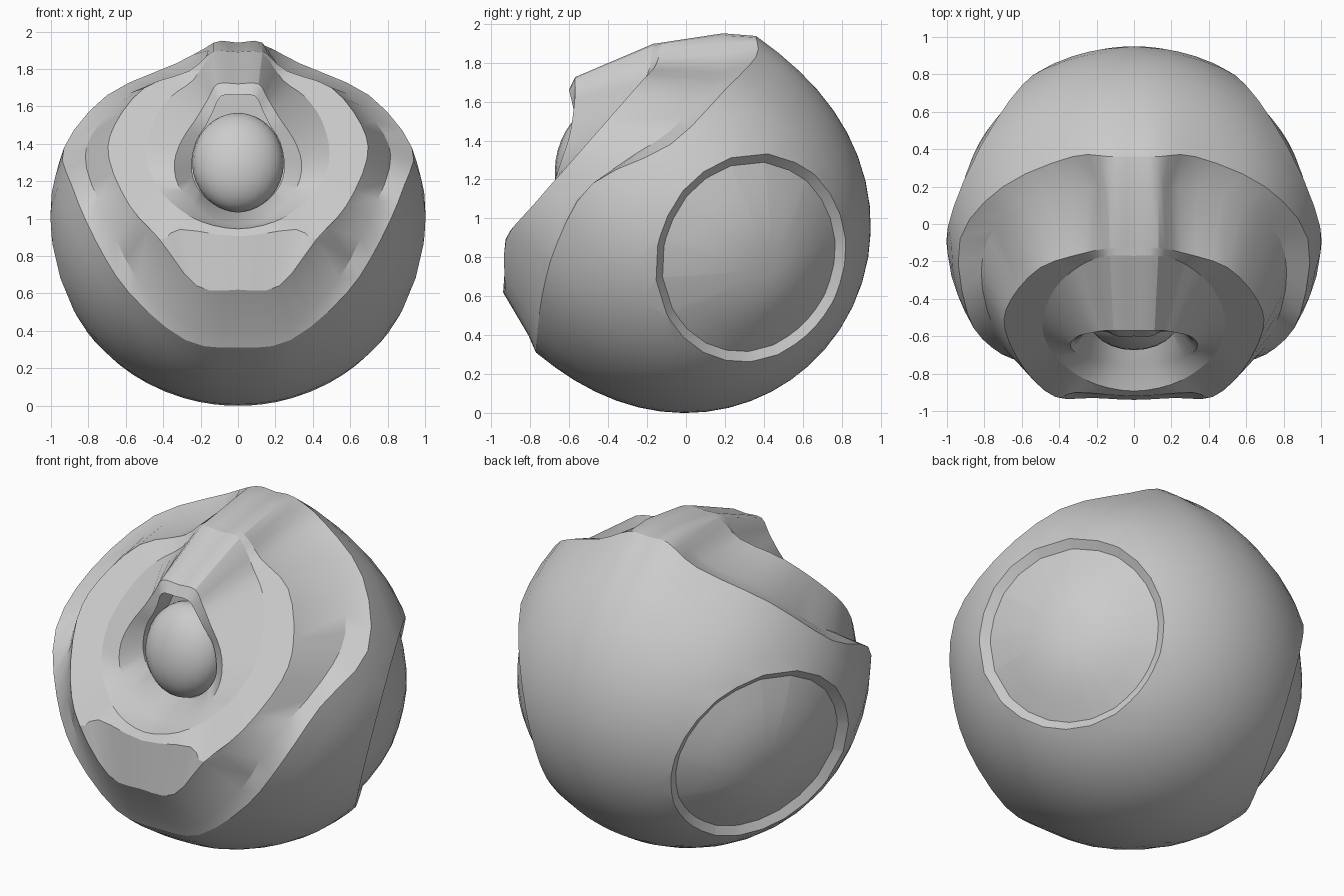
import bpy, bmesh, math
from mathutils import Vector

if "Cube" in bpy.data.objects:
    bpy.data.objects.remove(bpy.data.objects["Cube"])

CENTRE = Vector((0, 0, 0.96))
RADII = Vector((1.0, 0.95, 0.96))


def on_plane(x, z):
    # tilted plane that carries the flat face ring
    return (x, -0.67 + (z - 1.2) * 0.875, z)


def ring(half, sub=3):
    # smooth half outline (bottom centre -> top centre), mirrored to a closed loop
    p = [Vector(q) for q in half]
    flip = lambda v: Vector((-v.x, v.y, v.z))
    p = [flip(p[1])] + p + [flip(p[-2])]
    out = []
    for i in range(1, len(p) - 2):
        a, b, c, d = p[i - 1:i + 3]
        for k in range(sub):
            t = k / sub
            out.append(0.5 * (2 * b + (c - a) * t + (2 * a - 5 * b + 4 * c - d) * t * t
                              + (3 * b - a - 3 * c + d) * t ** 3))
    out.append(p[-2])
    return out + [flip(v) for v in reversed(out[1:-1])]


def loft(bm, loops, cap=False):
    # bridge loops from the inside outwards
    rows = [[bm.verts.new(v) for v in lp] for lp in loops]
    n = len(rows[0])
    for a, b in zip(rows, rows[1:]):
        for i in range(n):
            j = (i + 1) % n
            bm.faces.new((a[i], b[i], b[j], a[j]))
    if cap:
        bm.faces.new(rows[0])
    bmesh.ops.remove_doubles(bm, verts=bm.verts, dist=0.0005)


def finish(name, bm, angle=28):
    me = bpy.data.meshes.new(name)
    bm.to_mesh(me)
    bm.free()
    ob = bpy.data.objects.new(name, me)
    bpy.context.collection.objects.link(ob)
    bpy.ops.object.select_all(action='DESELECT')
    ob.select_set(True)
    bpy.context.view_layer.objects.active = ob
    bpy.ops.object.shade_smooth_by_angle(angle=math.radians(angle))
    return ob


def part(name, loops, cap=False):
    bm = bmesh.new()
    loft(bm, loops, cap)
    return finish(name, bm)


# Outlines around the face, from the socket outwards
rim_in = ring([(0, -.59, 1.035), (.1, -.58, 1.06), (.19, -.57, 1.13), (.24, -.56, 1.22),
               (.245, -.56, 1.32), (.22, -.56, 1.42), (.17, -.57, 1.5), (.135, -.58, 1.57),
               (.09, -.6, 1.655), (0, -.6, 1.66)])
rim_out = ring([(0, -.75, .97), (.13, -.745, .99), (.24, -.72, 1.07), (.32, -.68, 1.18),
                (.34, -.64, 1.3), (.3, -.6, 1.42), (.22, -.58, 1.54), (.16, -.57, 1.64),
                (.11, -.57, 1.72), (0, -.57, 1.72)])
plate_in = ring([on_plane(*q) for q in ((0, .945), (.2, .985), (.35, 1.08), (.45, 1.2),
                 (.49, 1.35), (.45, 1.52), (.36, 1.65), (.24, 1.74))]
                + [(.13, -.17, 1.885), (0, -.17, 1.89)])
plate_side = [on_plane(*q) for q in ((.58, 1.07), (.69, 1.32), (.66, 1.5), (.5, 1.7),
              (.26, 1.79))] + [(.13, -.13, 1.895), (0, -.13, 1.895)]
plate_out = ring([(0, -.92, .905), (.31, -.9, .942), (.42, -.925, .89)] + plate_side)
mouth_low = ring([(0, -.94, .62), (.22, -.93, .64), (.42, -.925, .89)] + plate_side)
ledge_in = ring([(0, -.81, .4), (.28, -.8, .43), (.54, -.75, .68), (.7, -.66, 1.0),
                 (.81, -.35, 1.27), (.78, -.08, 1.45), (.58, .1, 1.67), (.24, .19, 1.79),
                 (.13, .19, 1.94), (0, .19, 1.94)])
ledge_out = ring([(0, -.77, .31), (.28, -.77, .35), (.58, -.74, .6), (.76, -.66, .88),
                  (.89, -.48, 1.18), (.93, -.08, 1.38), (.7, .2, 1.66), (.33, .36, 1.83),
                  (.13, .36, 1.93), (0, .36, 1.93)])

# Snout: socket cavity, rim and flare down to the face plate
cavity = [v + Vector((0, .15, 0)) for v in rim_in]
part("snout", [cavity, rim_in, rim_out, plate_in], cap=True)
# Flat face ring with the mouth panel below it
part("face_plate", [plate_in, plate_out, mouth_low])
# Wall and ledge framing the face
part("face_frame", [mouth_low, ledge_in, ledge_out])

# Bulb sitting in the socket
bm = bmesh.new()
bmesh.ops.create_uvsphere(bm, u_segments=24, v_segments=16, radius=1)
for v in bm.verts:
    v.co = Vector((v.co.x * .245, v.co.y * .17 - .5, v.co.z * .265 + 1.3))
    v.co.y += (v.co.z - 1.3) * .15
finish("bulb", bm)

# Round body: ledge outline swept over an ellipsoid to the pole at the back
pole = Vector((0, .75, -.66)).normalized()
loops = [ledge_out]
STEPS = 14
for k in range(1, STEPS + 1):
    t = k / STEPS
    loop = []
    for p in ledge_out:
        q = p - CENTRE
        d = Vector((q[i] / RADII[i] for i in range(3)))
        m = d.length
        d.normalize()
        w = d.angle(pole)
        e = (d * math.sin((1 - t) * w) + pole * math.sin(t * w)) / math.sin(w)
        e *= 1 + (m - 1) * (1 - t) ** 6
        loop.append(CENTRE + Vector((e[i] * RADII[i] for i in range(3))))
    loops.append(loop)
bm = bmesh.new()
loft(bm, loops)

# Cut a round flat on each side and fill it with a recessed, domed disc
for side, label in ((1, "right"), (-1, "left")):
    n = Vector((.866 * side, .449, -.22)).normalized()
    c = CENTRE + n * .815
    cut = bmesh.ops.bisect_plane(bm, geom=bm.verts[:] + bm.edges[:] + bm.faces[:],
                                 plane_co=c, plane_no=n, clear_outer=True)["geom_cut"]
    pts = [g.co.copy() for g in cut if isinstance(g, bmesh.types.BMVert)]
    mid = sum(pts, Vector()) / len(pts)
    u = n.orthogonal().normalized()
    w = n.cross(u)
    pts.sort(key=lambda p: math.atan2((p - mid).dot(w), (p - mid).dot(u)))
    dome = [(.12, .115), (.3, .105), (.5, .075), (.7, .03), (.91, -.03), (1, 0)]
    part("side_disc_" + label,
         [[mid + (p - mid) * s + n * h for p in pts] for s, h in dome], cap=True)
finish("body", bm)
